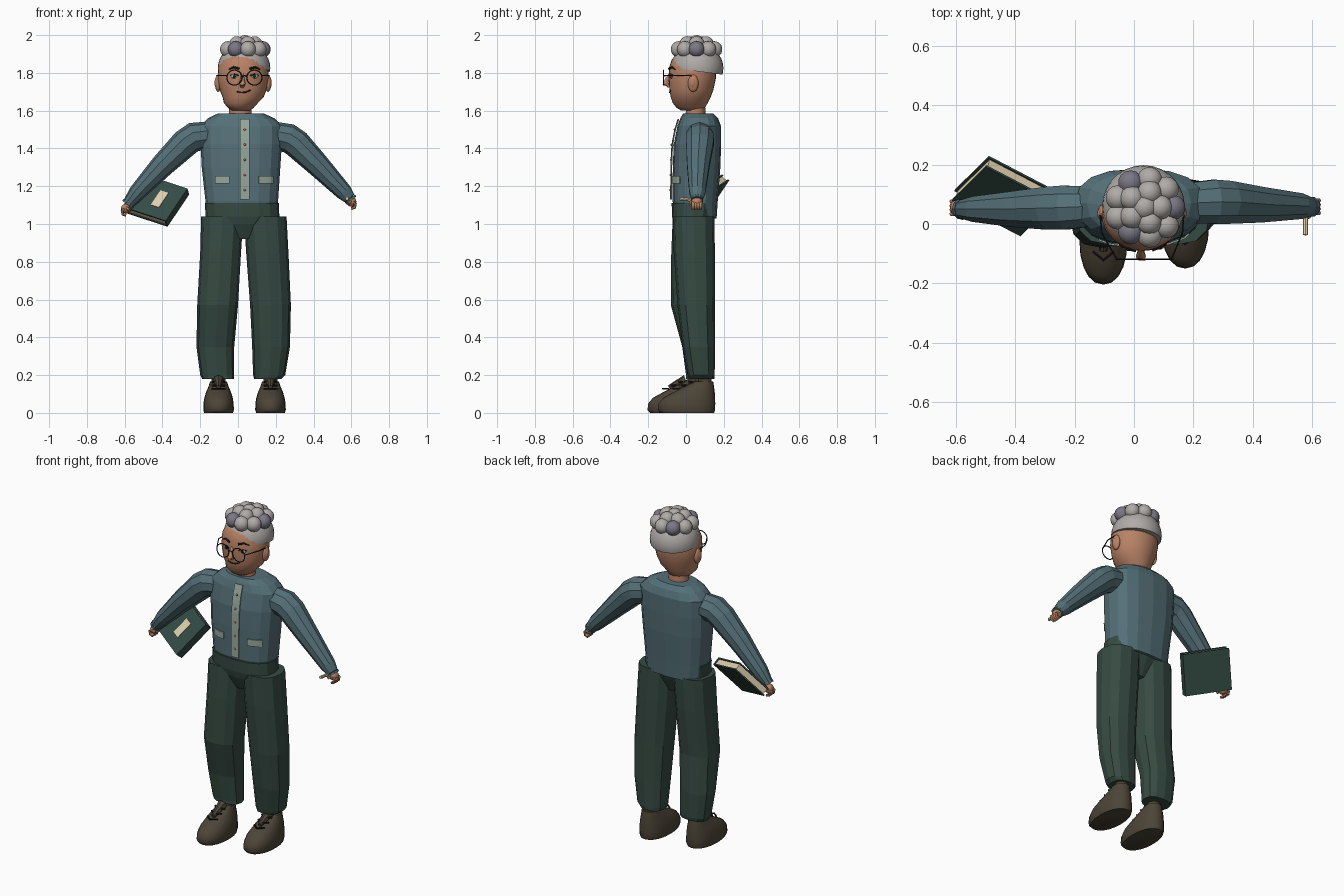
import bpy, bmesh, math
from mathutils import Vector, Matrix
from mathutils.bvhtree import BVHTree

if "Cube" in bpy.data.objects:
    bpy.data.objects.remove(bpy.data.objects["Cube"])


def material(name, rgb):
    lin = [((c / 255 + 0.055) / 1.055) ** 2.4 for c in rgb] + [1]
    m = bpy.data.materials.new(name)
    m.use_nodes = True
    m.diffuse_color = lin
    m.node_tree.nodes["Principled BSDF"].inputs["Base Color"].default_value = lin
    return m


SHIRT = material("blue grey cloth", (84, 111, 119))
TROUSER = material("dark green cloth", (54, 74, 66))
SHOE = material("brown leather", (76, 68, 55))
SKIN = material("skin", (184, 130, 102))
HAIR = material("silver hair", (176, 171, 168))
CURL = material("slate hair", (122, 120, 133))
CREAM = material("cream paper", (225, 208, 175))
TRIM = material("pale trim", (150, 168, 156))
COVER = material("book green", (52, 76, 70))
DARK = material("dark line", (32, 28, 27))


def finish(bm, name, mat, smooth=None):
    bmesh.ops.recalc_face_normals(bm, faces=bm.faces)
    me = bpy.data.meshes.new(name)
    bm.to_mesh(me)
    bm.free()
    me.materials.append(mat)
    if smooth:
        for p in me.polygons:
            p.use_smooth = True
        me.set_sharp_from_angle(angle=math.radians(smooth))
    ob = bpy.data.objects.new(name, me)
    bpy.context.scene.collection.objects.link(ob)
    return ob


def skin_rings(bm, rings):
    vs = [[bm.verts.new(p) for p in r] for r in rings]
    n = len(vs[0])
    for a, b in zip(vs, vs[1:]):
        for i in range(n):
            j = (i + 1) % n
            bm.faces.new((a[i], a[j], b[j], b[i]))
    bm.faces.new(vs[0][::-1])
    bm.faces.new(vs[-1])


def loft(name, rings, n, mat, power=2.0, smooth=None):
    """Stack of level sections: (z, centre x, half width, front y, back y)."""
    def sp(t):
        return math.copysign(abs(t) ** (2 / power), t)
    bm = bmesh.new()
    out = []
    for z, cx, rx, y0, y1 in rings:
        angles = [2 * math.pi * i / n - math.pi / 2 for i in range(n)]
        out.append([(cx + rx * sp(math.cos(a)),
                     (y0 + y1) / 2 + (y1 - y0) / 2 * sp(math.sin(a)), z) for a in angles])
    skin_rings(bm, out)
    tree = BVHTree.FromBMesh(bm)
    finish(bm, name, mat, smooth)
    return tree


def tube(name, pts, radii, n, mat, smooth=None):
    pts = [Vector(p) for p in pts]
    if not isinstance(radii, (list, tuple)):
        radii = [radii] * len(pts)
    bm = bmesh.new()
    rings = []
    for i, p in enumerate(pts):
        t = (pts[min(i + 1, len(pts) - 1)] - pts[max(i - 1, 0)]).normalized()
        ref = Vector((1, 0, 0)) if abs(t.y) > 0.8 else Vector((0, 1, 0))
        a = t.cross(ref).normalized()
        b = t.cross(a)
        rings.append([p + radii[i] * (a * math.cos(k * math.tau / n) + b * math.sin(k * math.tau / n))
                      for k in range(n)])
    skin_rings(bm, rings)
    return finish(bm, name, mat, smooth)


def ball(name, c, r, mat, seg=16, cut=None):
    bm = bmesh.new()
    m = Matrix.Translation(c) @ Matrix.Diagonal((*r, 1))
    bmesh.ops.create_uvsphere(bm, u_segments=seg, v_segments=seg // 2 + 2, radius=1, matrix=m)
    if cut:
        res = bmesh.ops.bisect_plane(bm, geom=bm.verts[:] + bm.edges[:] + bm.faces[:],
                                     plane_co=cut[0], plane_no=cut[1], clear_inner=True)
        edges = [e for e in res["geom_cut"] if isinstance(e, bmesh.types.BMEdge)]
        bmesh.ops.edgeloop_fill(bm, edges=edges)
    return finish(bm, name, mat, 50)


def front(tree, x, z, lift):
    hit = tree.ray_cast(Vector((x, -2, z)), Vector((0, 1, 0)))[0]
    return Vector((x, (hit.y if hit else 0) - lift, z))


def patch(name, tree, xs, zs, mat, lift=0.006, n=6):
    """Thin cloth plate laid on the front of a body."""
    bm = bmesh.new()
    grid = [[bm.verts.new(front(tree, xs[0] + (xs[1] - xs[0]) * i / n,
                                zs[0] + (zs[1] - zs[0]) * j / n, lift))
             for i in range(n + 1)] for j in range(n + 1)]
    for j in range(n):
        for i in range(n):
            bm.faces.new((grid[j][i], grid[j][i + 1], grid[j + 1][i + 1], grid[j + 1][i]))
    ob = finish(bm, name, mat)
    mod = ob.modifiers.new("thickness", "SOLIDIFY")
    mod.thickness = 0.006
    mod.offset = 0


# Shirt
torso = loft("shirt", [(1.03, 0.02, 0.18, -0.05, 0.162), (1.12, 0.02, 0.192, -0.071, 0.168),
                       (1.3, 0.016, 0.208, -0.07, 0.182), (1.42, 0.017, 0.215, -0.065, 0.186),
                       (1.52, 0.018, 0.215, -0.045, 0.185), (1.56, 0.017, 0.175, -0.03, 0.17),
                       (1.585, 0.015, 0.122, -0.015, 0.145)], 16, SHIRT, 2.5)
patch("button_placket", torso, (0.01, 0.06), (1.13, 1.555), TRIM, 0.01, 8)
for side, x in (("right", -0.12), ("left", 0.11)):
    patch(side + "_pocket", torso, (x, x + 0.075), (1.215, 1.255), TRIM)
for i in range(5):
    ball("shirt_button", front(torso, 0.036, 1.18 + i * 0.08, 0.014), (0.006, 0.004, 0.006), SKIN, 8)

# Trousers
loft("trouser_seat", [(0.92, 0.03, 0.05, -0.03, 0.1), (1.0, 0.028, 0.12, -0.066, 0.135),
                      (1.04, 0.024, 0.195, -0.074, 0.15), (1.112, 0.02, 0.196, -0.076, 0.162)],
     16, TROUSER, 2.5)
legs = {"right": [(0.18, -0.105, 0.085, 0.0, 0.125), (0.2, -0.11, 0.09, 0.0, 0.13),
                  (0.35, -0.12, 0.1, -0.02, 0.135), (0.57, -0.108, 0.108, -0.08, 0.125),
                  (0.85, -0.092, 0.108, -0.078, 0.145), (1.04, -0.083, 0.112, -0.07, 0.15)],
        "left": [(0.18, 0.157, 0.072, 0.015, 0.15), (0.2, 0.165, 0.085, 0.01, 0.152),
                 (0.35, 0.175, 0.1, -0.018, 0.153), (0.57, 0.172, 0.108, -0.045, 0.153),
                 (0.85, 0.155, 0.112, -0.065, 0.153), (1.04, 0.144, 0.113, -0.07, 0.15)]}
for side, rings in legs.items():
    loft(side + "_trouser_leg", rings, 12, TROUSER, 2.4)

# Shoes with ankles and laces
shoe = [(0, 0.076, -0.19, 0.095), (0.015, 0.081, -0.204, 0.1), (0.05, 0.08, -0.2, 0.101),
        (0.08, 0.075, -0.175, 0.1), (0.11, 0.066, -0.12, 0.098), (0.14, 0.053, -0.06, 0.094),
        (0.165, 0.045, -0.015, 0.09)]
for side, cx, dy in (("right", -0.103, 0), ("left", 0.172, 0.054)):
    tree = loft(side + "_shoe", [(z, cx, r, a + dy, b + dy) for z, r, a, b in shoe], 20, SHOE, 2.2, 50)
    loft(side + "_ankle", [(0.15, cx, 0.038, 0.01 + dy, 0.082 + dy),
                           (0.24, cx, 0.038, 0.01 + dy, 0.082 + dy)], 10, SHOE, 2, 50)
    tube(side + "_shoe_tongue", [(cx, dy - 0.09, 0.135), (cx, dy, 0.172)], [0.012, 0.03], 8, SHOE)
    for z in (0.12, 0.138, 0.156):
        tube(side + "_lace", [front(tree, cx + s * 0.035, z, 0.008 if s else 0.022) + Vector((0, 0, 0.008))
                              for s in (-1, 0, 1)], 0.005, 6, DARK)

# Arms and hands
arms = {"left": ([(0.17, 0.07, 1.475), (0.27, 0.075, 1.453), (0.31, 0.073, 1.425), (0.42, 0.065, 1.315),
                  (0.56, 0.06, 1.17), (0.592, 0.058, 1.135)], (0.6, 0.058, 1.118), 1),
        "right": ([(-0.13, 0.06, 1.475), (-0.235, 0.055, 1.46), (-0.28, 0.053, 1.428), (-0.4, 0.05, 1.31),
                   (-0.535, 0.05, 1.165), (-0.578, 0.05, 1.112)], (-0.592, 0.055, 1.082), -1)}
for side, (path, hand, s) in arms.items():
    tube(side + "_sleeve", path, [0.07, 0.078, 0.076, 0.063, 0.045, 0.032], 10, SHIRT)
    tube(side + "_cuff", [path[-1], Vector(path[-1]) + Vector((s * 0.008, 0, -0.01))], 0.034, 10, SHIRT)
    ball(side + "_palm", hand, (0.027, 0.03, 0.026), SKIN, 12)
    h = Vector(hand)
    for i in range(4):
        d = Vector((0, (i - 1.5) * 0.014, 0))
        tube(side + "_finger", [h + d + Vector((s * x, 0, z)) for x, z in
                                ((0.005, 0), (0.022, -0.012), (0.018, -0.03), (0.0, -0.036))],
             0.008, 6, SKIN, 60)
    tube(side + "_thumb", [h + Vector((0, -0.02, 0.005)), h + Vector((-s * 0.018, -0.035, -0.008))],
         0.009, 6, SKIN, 60)
tube("chalk_stick", [(0.577, -0.037, 1.135), (0.577, 0.05, 1.125)], 0.009, 8, CREAM)

# Book held in the right hand
u = Vector((0.23, -0.12, -0.075)).normalized()
n = -u.cross(Vector((-0.1, -0.12, -0.175))).normalized()
v = u.cross(n)
middle = Vector((-0.44, 0.075, 1.14)) - n * 0.025


def book_box(name, off, size, mat):
    bm = bmesh.new()
    c = middle + u * off[0] + v * off[1] + n * off[2]
    rot = Matrix((u, v, n)).transposed().to_4x4()
    bmesh.ops.create_cube(bm, size=1, matrix=Matrix.Translation(c) @ rot @ Matrix.Diagonal((*size, 1)))
    finish(bm, name, mat)


for name, d in (("front_cover", 1), ("back_cover", -1)):
    book_box(name, (0, 0, d * 0.021), (0.27, 0.235, 0.008), COVER)
book_box("book_spine", (0.131, 0, 0), (0.008, 0.235, 0.05), COVER)
book_box("book_pages", (0, 0, 0), (0.254, 0.222, 0.036), CREAM)
book_box("book_label", (0.03, 0, 0.026), (0.05, 0.105, 0.004), CREAM)

# Head
CX = 0.027
loft("neck", [(1.56, 0.012, 0.06, -0.002, 0.105), (1.65, 0.012, 0.058, 0.0, 0.1)], 16, SKIN, 2, 50)
head = loft("head", [(z, CX - 0.012 * (z < 1.65), r, a, b) for z, r, a, b in (
    (1.6, 0.045, -0.025, 0.085), (1.615, 0.068, -0.05, 0.1), (1.64, 0.09, -0.07, 0.115),
    (1.67, 0.108, -0.08, 0.13), (1.71, 0.124, -0.088, 0.145), (1.77, 0.136, -0.091, 0.158),
    (1.83, 0.131, -0.089, 0.158), (1.87, 0.115, -0.076, 0.15), (1.9, 0.09, -0.05, 0.125),
    (1.915, 0.04, 0, 0.08))], 28, SKIN, 2, 60)
tube("nose", [(CX - 0.004, -0.085, 1.795), (CX - 0.004, -0.1, 1.765), (CX - 0.004, -0.108, 1.742),
              (CX - 0.004, -0.088, 1.73)], [0.007, 0.012, 0.017, 0.012], 10, SKIN, 60)
for side, s in (("right", -1), ("left", 1)):
    ball(side + "_ear", (CX + s * 0.132, 0.038, 1.745), (0.017, 0.028, 0.046), SKIN)
    ball(side + "_inner_ear", (CX + s * 0.142, 0.034, 1.747), (0.01, 0.015, 0.028), SKIN, 10)
    ex = 0.034 + s * 0.053
    eye = front(head, ex, 1.782, 0)
    ball(side + "_eye", eye, (0.019, 0.006, 0.012), TRIM, 12)
    ball(side + "_pupil", eye - Vector((0, 0.005, 0)), (0.008, 0.004, 0.009), DARK, 10)
    tube(side + "_eyelid", [front(head, ex + x, 1.793 - abs(x) * 0.3, 0.004)
                            for x in (-0.022, 0, 0.022)], 0.003, 6, DARK)
    tube(side + "_eyebrow", [front(head, ex + s * x, z, 0.003) for x, z in
                             ((-0.025, 1.822), (0.005, 1.83), (0.03, 1.818))], [0.006, 0.006, 0.003], 6, DARK)
    # Glasses
    ring = [(ex + 0.04 * math.cos(a * math.tau / 24), -0.118, 1.775 + 0.04 * math.sin(a * math.tau / 24))
            for a in range(25)]
    tube(side + "_lens_rim", ring, 0.003, 6, DARK)
    tube(side + "_glasses_temple", [(ex + s * 0.039, -0.118, 1.785), (CX + s * 0.136, -0.03, 1.787),
                                    (CX + s * 0.14, 0.03, 1.785)], 0.003, 6, DARK)
tube("glasses_bridge", [(0.02, -0.118, 1.78), (0.034, -0.12, 1.787), (0.048, -0.118, 1.78)], 0.003, 6, DARK)
tube("mouth", [front(head, CX + x, z, 0.002) for x, z in
               ((-0.035, 1.702), (-0.01, 1.696), (0.015, 1.698), (0.04, 1.71))], 0.0035, 6, DARK)

# Hair cap and curls
HX, HY = 0.036, 0.056
ball("hair_cap", (HX - 0.004, HY + 0.003, 1.825), (0.139, 0.139, 0.13), HAIR, 28,
     ((HX, 0.1, 1.803), (0, 0.13, 1)))
for count, radius, z, size in ((9, 0.095, 1.925, 0.043), (5, 0.052, 1.952, 0.042), (1, 0, 1.957, 0.043)):
    for i in range(count):
        a = math.tau * i / count
        mat = CURL if count == 9 and i % 3 == 0 else HAIR
        ball("hair_curl", (HX + radius * math.cos(a), HY + radius * math.sin(a), z), (size,) * 3, mat, 14)
